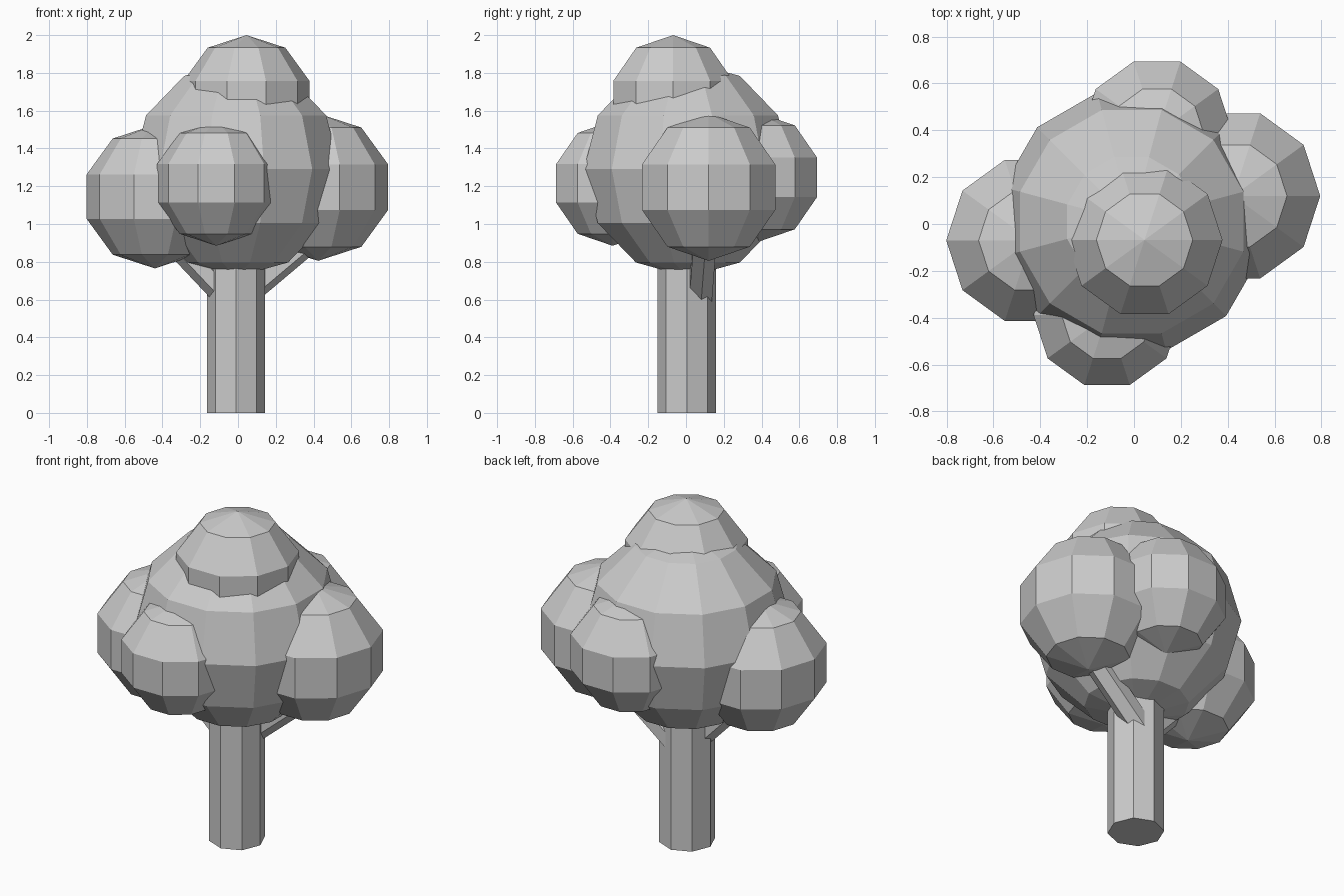
import bpy, bmesh
from math import sin, cos, pi, radians
from mathutils import Vector

if "Cube" in bpy.data.objects:
    bpy.data.objects.remove(bpy.data.objects["Cube"])


def lathe(name, profile, sides, phase=0.0, location=(0, 0, 0), direction=None):
    """Revolve (radius, z) points into a flat-shaded closed solid."""
    bm = bmesh.new()
    rings = []
    for r, z in profile:
        if r < 1e-5:
            rings.append([bm.verts.new((0, 0, z))])
        else:
            rings.append([bm.verts.new((r * cos(phase + 2 * pi * i / sides),
                                        r * sin(phase + 2 * pi * i / sides), z))
                          for i in range(sides)])
    for a, b in zip(rings, rings[1:]):
        for i in range(sides):
            j = (i + 1) % sides
            if len(a) == 1:
                bm.faces.new((a[0], b[j], b[i]))
            elif len(b) == 1:
                bm.faces.new((a[i], a[j], b[0]))
            else:
                bm.faces.new((a[i], a[j], b[j], b[i]))
    for ring in (rings[0], rings[-1]):
        if len(ring) > 1:
            bm.faces.new(ring)
    bmesh.ops.recalc_face_normals(bm, faces=bm.faces)
    mesh = bpy.data.meshes.new(name)
    bm.to_mesh(mesh)
    bm.free()
    obj = bpy.data.objects.new(name, mesh)
    obj.location = location
    if direction is not None:
        obj.rotation_mode = 'QUATERNION'
        obj.rotation_quaternion = direction.to_track_quat('Z', 'Y')
    bpy.context.collection.objects.link(obj)
    return obj


def ball(name, center, radius, sides=10, bands=5, phase=0.0):
    profile = [(radius * sin(pi * k / bands), -radius * cos(pi * k / bands))
               for k in range(bands + 1)]
    return lathe(name, profile, sides, phase, center)


def branch(name, start, end, radius=0.07):
    start, end = Vector(start), Vector(end)
    axis = end - start
    return lathe(name, [(radius, 0), (radius, axis.length)], 6, pi / 2, start, axis)


# Trunk and the two branches
lathe("trunk", [(0.154, 0), (0.154, 1.1)], 8, 0, (-0.01, 0.004, 0))
branch("branch_right", (0.02, 0.075, 0.614), (0.40, 0.10, 0.934))
branch("branch_left", (0.0, -0.01, 0.555), (-0.40, -0.05, 0.978))

# Foliage
ball("foliage_main", (-0.01, 0.01, 1.29), 0.57, 12, 6, radians(15))
ball("foliage_right", (0.424, 0.12, 1.195), 0.39)
ball("foliage_left", (-0.44, -0.07, 1.145), 0.38)
ball("foliage_front", (-0.115, -0.389, 1.215), 0.33)
ball("foliage_back", (0.098, 0.386, 1.247), 0.34)
ball("foliage_top", (0.045, -0.068, 1.65), 0.35)
